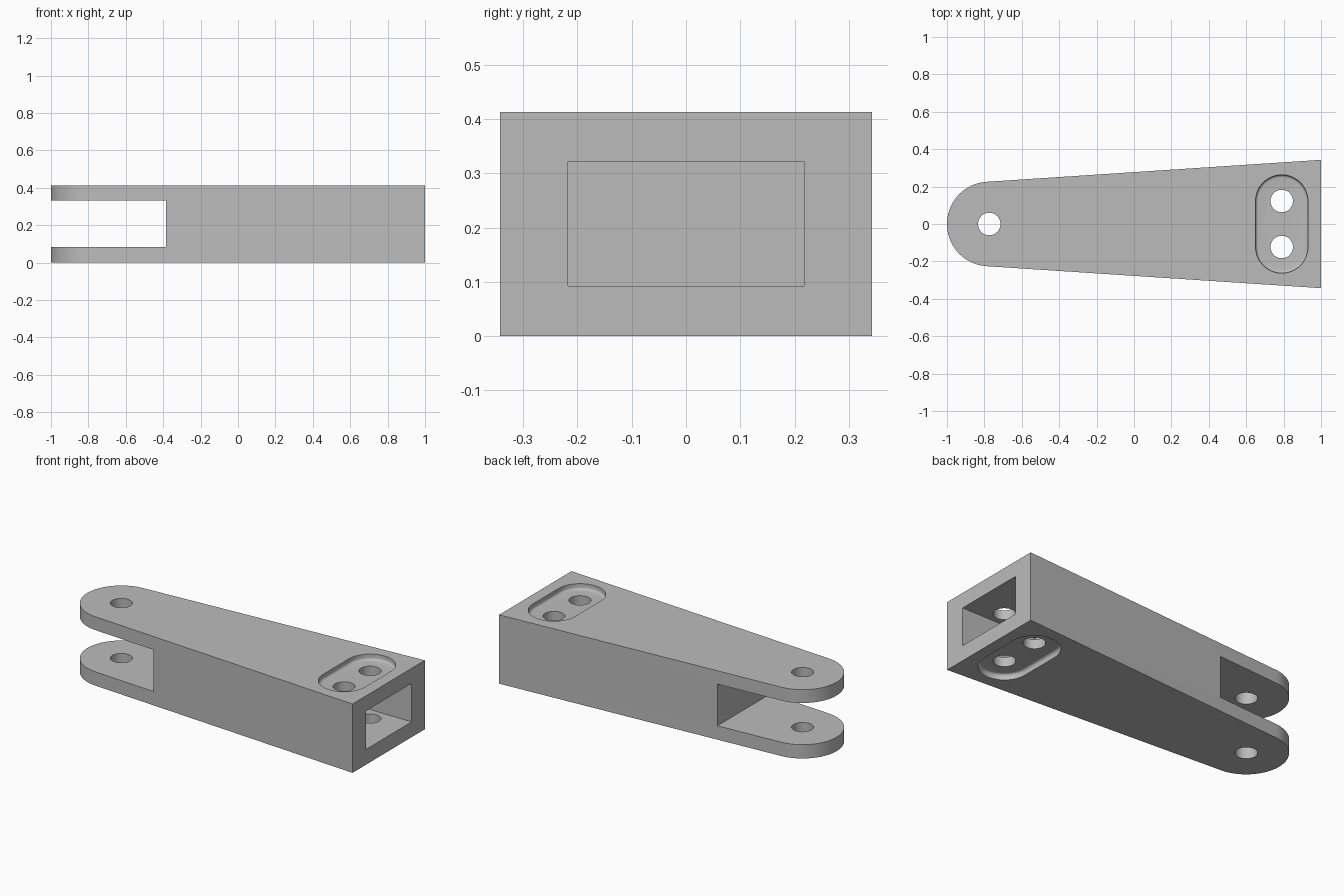
import bpy
import bmesh
from math import sin, cos, pi, atan

cube = bpy.data.objects.get("Cube")
if cube:
    bpy.data.objects.remove(cube, do_unlink=True)

HEIGHT = 0.413
TIP_X, TIP_R = -0.774, 0.226
END_HALF = 0.343
PAD_X, PAD_Y, PAD_R = 0.79, 0.123, 0.14
HOLE_R = 0.06

grey = bpy.data.materials.new("plain grey")
grey.use_nodes = True
colour = (0.5, 0.5, 0.5, 1)
grey.diffuse_color = colour
grey.node_tree.nodes["Principled BSDF"].inputs["Base Color"].default_value = colour


def arc(cx, cy, r, start, end, steps):
    return [(cx + r * cos(start + (end - start) * i / steps),
             cy + r * sin(start + (end - start) * i / steps))
            for i in range(steps + 1)]


def prism(name, outline, z0, z1, fillet_z=None):
    """Extrude an outline in z; optionally round the rim lying at fillet_z."""
    bm = bmesh.new()
    base = bm.faces.new([bm.verts.new((x, y, z0)) for x, y in outline])
    top = bmesh.ops.extrude_face_region(bm, geom=[base])["geom"]
    for v in top:
        if isinstance(v, bmesh.types.BMVert):
            v.co.z = z1
    bmesh.ops.recalc_face_normals(bm, faces=bm.faces)
    if fillet_z is not None:
        rim = [e for e in bm.edges
               if all(abs(v.co.z - fillet_z) < 1e-5 for v in e.verts)]
        bmesh.ops.bevel(bm, geom=rim, offset=0.015, segments=4,
                        profile=0.5, affect='EDGES')
    mesh = bpy.data.meshes.new(name)
    bm.to_mesh(mesh)
    bm.free()
    mesh.materials.append(grey)
    obj = bpy.data.objects.new(name, mesh)
    bpy.context.collection.objects.link(obj)
    return obj


def box(name, x0, x1, half_y, z0, z1):
    return prism(name, [(x0, -half_y), (x1, -half_y), (x1, half_y), (x0, half_y)], z0, z1)


def hole(x, y):
    return prism("hole_cutter", arc(x, y, HOLE_R, 0, 2 * pi, 48)[:-1], -0.1, HEIGHT + 0.1)


# Tapered arm with a rounded tip
lean = atan((END_HALF - TIP_R) / (1 - TIP_X))
outline = [(1, -END_HALF), (1, END_HALF)]
outline += arc(TIP_X, 0, TIP_R, pi / 2 + lean, 3 * pi / 2 - lean, 48)
arm = prism("clevis_arm", outline, 0, HEIGHT)

# Fork slot and end socket
cutters = [box("fork_slot_cutter", -1.2, -0.385, 0.5, 0.083, 0.333),
           box("socket_cutter", 0.5, 1.2, 0.217, 0.092, 0.322)]

# Rounded recesses above and below the socket
stadium = arc(PAD_X, PAD_Y, PAD_R, 0, pi, 24) + arc(PAD_X, -PAD_Y, PAD_R, pi, 2 * pi, 24)
depth = 0.035
cutters.append(prism("top_recess_cutter", stadium, HEIGHT - depth, HEIGHT + 0.1, HEIGHT - depth))
cutters.append(prism("bottom_recess_cutter", stadium, -0.1, depth, depth))

# Pin hole and two bolt holes
cutters += [hole(TIP_X, 0), hole(PAD_X, PAD_Y), hole(PAD_X, -PAD_Y)]

bpy.context.view_layer.objects.active = arm
for cutter in cutters:
    cutter.hide_render = True
    cut = arm.modifiers.new("cut", 'BOOLEAN')
    cut.operation = 'DIFFERENCE'
    cut.solver = 'EXACT'
    cut.object = cutter
    bpy.ops.object.modifier_apply(modifier=cut.name)
    bpy.data.objects.remove(cutter, do_unlink=True)

# Smooth curved walls, sharp edges kept
bpy.ops.object.select_all(action='DESELECT')
arm.select_set(True)
bpy.ops.object.shade_smooth_by_angle(angle=pi / 6)
